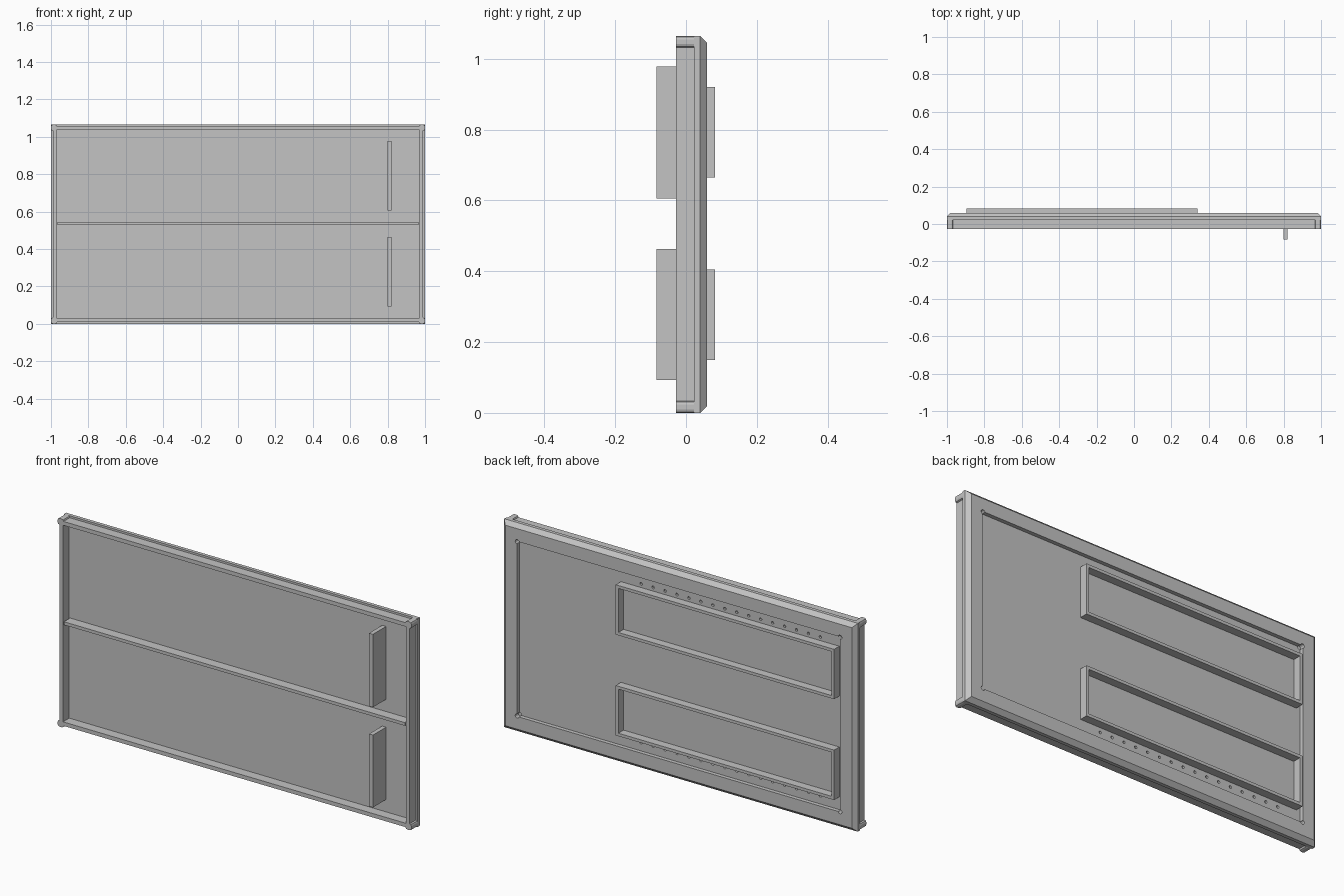
import bpy, bmesh
from math import pi
from mathutils import Matrix, Vector

cube = bpy.data.objects.get("Cube")
if cube:
    bpy.data.objects.remove(cube, do_unlink=True)

H = 1.065            # panel height
MID = H / 2

grey = bpy.data.materials.new("plain grey")
grey.use_nodes = True
grey.diffuse_color = (0.55, 0.55, 0.55, 1)
grey.node_tree.nodes["Principled BSDF"].inputs["Base Color"].default_value = (0.55, 0.55, 0.55, 1)


def finish(name, bm):
    bmesh.ops.recalc_face_normals(bm, faces=bm.faces)
    mesh = bpy.data.meshes.new(name)
    bm.to_mesh(mesh)
    bm.free()
    mesh.materials.append(grey)
    obj = bpy.data.objects.new(name, mesh)
    bpy.context.collection.objects.link(obj)
    return obj


def box(name, x, y, z, bevel=0):
    """Box between (low, high) pairs, optionally with chamfered y-direction edges."""
    bm = bmesh.new()
    bmesh.ops.create_cube(bm, size=1)
    for v in bm.verts:
        v.co = Vector([(lo + hi) / 2 + c * (hi - lo) for c, (lo, hi) in zip(v.co, (x, y, z))])
    if bevel:
        edges = [e for e in bm.edges if abs(e.verts[0].co.y - e.verts[1].co.y) > 0.01]
        bmesh.ops.bevel(bm, geom=edges, offset=bevel, segments=2, profile=0.5, affect='EDGES')
    return finish(name, bm)


def loft(name, x, z, rings, closed=False):
    """Nested rectangles given as (inset, y), joined into one surface."""
    bm = bmesh.new()
    loops = []
    for i, y in rings:
        a, b, c, d = x[0] + i, x[1] - i, z[0] + i, z[1] - i
        loops.append([bm.verts.new(p) for p in ((a, y, c), (b, y, c), (b, y, d), (a, y, d))])
    pairs = list(zip(loops, loops[1:]))
    if closed:
        pairs.append((loops[-1], loops[0]))
    else:
        bm.faces.new(loops[0])
        bm.faces.new(loops[-1])
    for p, q in pairs:
        for k in range(4):
            n = (k + 1) % 4
            bm.faces.new((p[k], p[n], q[n], q[k]))
    return finish(name, bm)


# Back plate with chamfered rim and sunken centre
plate = loft("back_plate", (-1, 1), (0, H),
             [(0, 0.022), (0, 0.04), (0.02, 0.06), (0.085, 0.06), (0.085, 0.04)])

# Corner reliefs and rows of small holes cut in the back
bm = bmesh.new()


def drill(x, z, radius, low, high):
    place = Matrix.Translation((x, (low + high) / 2, z)) @ Matrix.Rotation(pi / 2, 4, 'X')
    bmesh.ops.create_cone(bm, cap_ends=True, segments=12, radius1=radius, radius2=radius,
                          depth=high - low, matrix=place)


for side in (-1, 1):
    for x in (-0.913, 0.913):
        drill(x, MID + side * (MID - 0.087), 0.011, 0.034, 0.08)
    for n in range(16):
        drill(0.226 - n * 0.0676, MID + side * 0.406, 0.007, 0.03, 0.05)
cutter = finish("hole_cutter", bm)
cutter.hide_render = True
cut = plate.modifiers.new("holes", 'BOOLEAN')
cut.operation = 'DIFFERENCE'
cut.solver = 'EXACT'
cut.object = cutter
bpy.context.view_layer.objects.active = plate
bpy.ops.object.modifier_apply(modifier=cut.name)
bpy.data.objects.remove(cutter, do_unlink=True)

# Raised rectangular frames on the back
for name, z in (("lower_back_frame", (0.15, 0.405)), ("upper_back_frame", (0.665, 0.92))):
    loft(name, (-0.895, 0.34), z,
         [(0, 0.038), (0, 0.082), (0.015, 0.082), (0.015, 0.038)], closed=True)

# Front rim: slim bars between rounded corner posts
DEPTH = (-0.028, 0.023)
for side, label in ((-1, "right"), (1, "left")):
    box(label + "_rim_bar", sorted((side * 0.97, side * 0.99)), DEPTH, (0.03, H - 0.03))
    for z, level in ((0, "bottom"), (H - 0.033, "top")):
        box(f"{level}_{label}_corner", sorted((side * 0.967, side)), DEPTH, (z, z + 0.033), 0.01)
for level, z in (("bottom", (0.01, 0.03)), ("top", (H - 0.03, H - 0.01))):
    box(level + "_rim_bar", (-0.97, 0.97), DEPTH, z)

# Middle rail and upright fins on the front
box("middle_rail", (-0.965, 0.965), DEPTH, (0.527, 0.543))
for name, z in (("lower_fin", (0.093, 0.463)), ("upper_fin", (0.605, 0.978))):
    box(name, (0.8, 0.822), (-0.084, 0.023), z)
